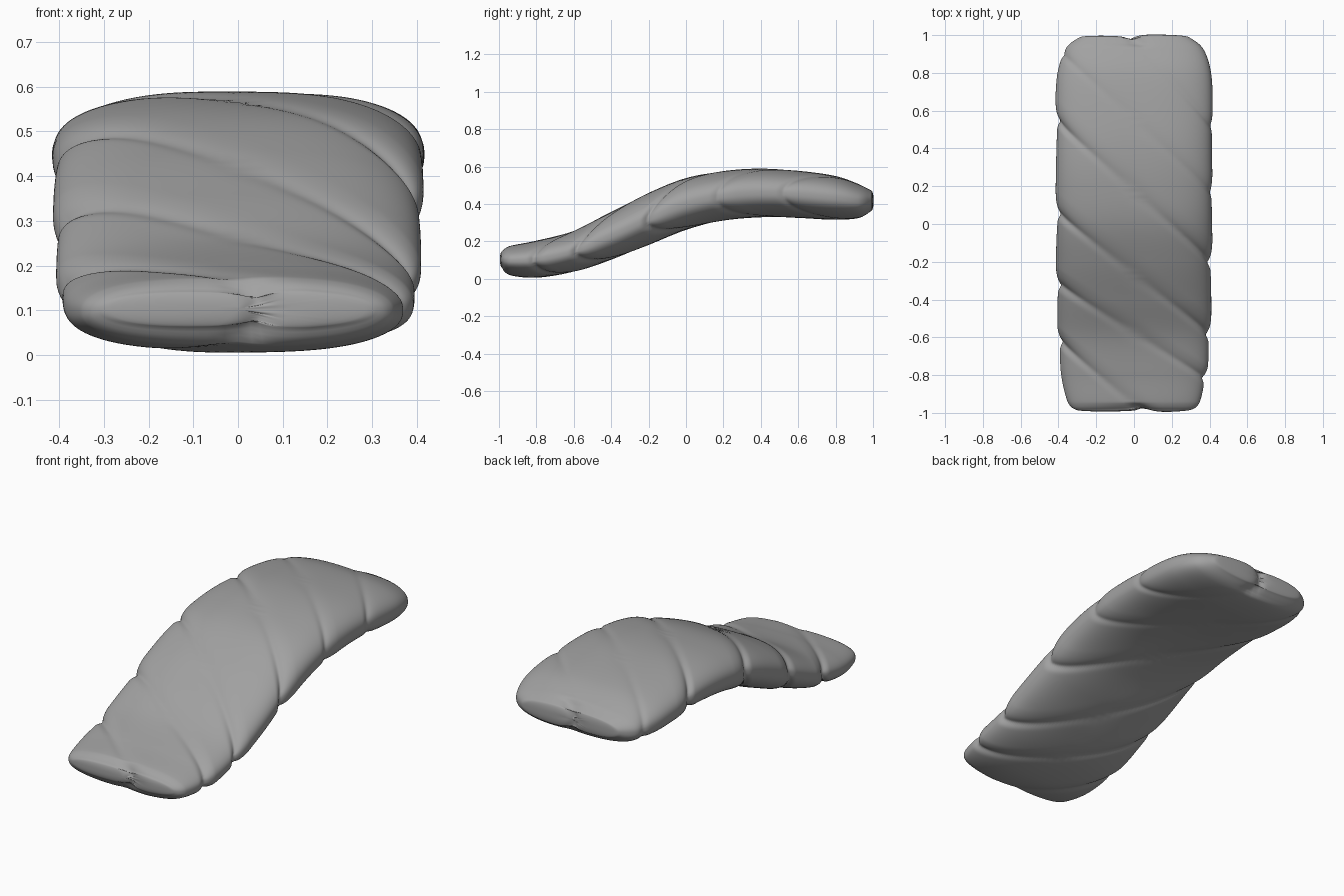
import bpy, bmesh, math
from mathutils import Vector

cube = bpy.data.objects.get("Cube")
if cube:
    bpy.data.objects.remove(cube, do_unlink=True)

# Stations along the length: y, underside z, top z, half width
STATIONS = [(-0.985, 0.055, 0.15, 0.31), (-0.95, 0.02, 0.175, 0.35), (-0.8, 0.005, 0.205, 0.39),
            (-0.6, 0.035, 0.26, 0.407), (-0.4, 0.1, 0.36, 0.413), (-0.2, 0.18, 0.46, 0.416),
            (0, 0.26, 0.54, 0.416), (0.2, 0.31, 0.577, 0.416), (0.4, 0.328, 0.59, 0.416),
            (0.6, 0.325, 0.578, 0.418), (0.8, 0.315, 0.55, 0.408), (0.93, 0.325, 0.505, 0.365),
            (0.99, 0.36, 0.475, 0.29)]
# Wrap seams: position at mid width, and slant
SEAMS = [(-0.96, 0.83), (-0.58, 0.62), (-0.27, 0.78), (0.17, 0.9), (0.55, 0.92), (0.98, 1.1)]
AROUND = 160
ALONG = 24


def section(y, low, high, half, size=1.0):
    """Rounded, slightly boxy cross-section."""
    ring = []
    for i in range(AROUND):
        a = math.tau * i / AROUND
        c, s = math.cos(a), math.sin(a)
        x = math.copysign(abs(c) ** 0.72, c) * half * size
        z = math.copysign(abs(s) ** 0.85, s) * (high - low) / 2 * size
        ring.append(Vector((x, y, (low + high) / 2 + z)))
    return ring


def blend(p0, p1, p2, p3, t):
    """Smooth interpolation between two stations."""
    return [0.5 * (2 * b + (c - a) * t + (2 * a - 5 * b + 4 * c - d) * t * t
                   + (3 * b - a - 3 * c + d) * t ** 3) for a, b, c, d in zip(p0, p1, p2, p3)]


def groove(p):
    """Depth of the wrap seams at a point."""
    depth = 0
    side = min(1, abs(p.x) / 0.4)
    for mid, slant in SEAMS:
        t = p.y + slant * p.x - mid
        fade = 0.5 if mid > 0.5 else 1
        strength = (0.012 + 0.02 * side ** 3) * fade
        if abs(p.y) > 0.95:
            strength = 0.035
        crease = math.exp(-abs(t) / 0.035)
        lap = 0.45 * math.exp(t / 0.15) if t < 0 else 0
        depth = max(depth, strength * max(crease, lap))
    return depth


# Wrapped body: closed loft with rounded ends
rings = []
last = len(STATIONS) - 1
for k in range(last):
    near = [STATIONS[max(0, min(last, k + j))] for j in (-1, 0, 1, 2)]
    steps = max(4, round((near[2][0] - near[1][0]) * ALONG / 0.2))
    rings += [section(*blend(*near, s / steps)) for s in range(steps)]
rings.append(section(*STATIONS[last]))


def cap(station, sign):
    y, low, high, half = station
    sizes = [0.97, 0.92, 0.84, 0.74, 0.62, 0.5, 0.38, 0.26, 0.14, 0.05]
    return [section(y + sign * 0.015 * math.sqrt(1 - s * s), low, high, half, s) for s in sizes]


rings = cap(STATIONS[0], -1)[::-1] + rings + cap(STATIONS[-1], 1)

bm = bmesh.new()
loops = [[bm.verts.new(p) for p in ring] for ring in rings]
for a, b in zip(loops, loops[1:]):
    for i in range(AROUND):
        j = (i + 1) % AROUND
        bm.faces.new((a[i], a[j], b[j], b[i]))
bm.faces.new(loops[0])
bm.faces.new(loops[-1])
bmesh.ops.recalc_face_normals(bm, faces=bm.faces)
bm.normal_update()

# Press the seams into the surface
moves = [(v, v.normal * -groove(v.co)) for v in bm.verts]
for v, move in moves:
    v.co += move
for _ in range(2):
    bmesh.ops.smooth_vert(bm, verts=bm.verts, factor=0.4, use_axis_x=True, use_axis_y=True, use_axis_z=True)
for f in bm.faces:
    f.smooth = True

mesh = bpy.data.meshes.new("wrapped_body")
bm.to_mesh(mesh)
bm.free()
body = bpy.data.objects.new("wrapped_body", mesh)
bpy.context.collection.objects.link(body)

# Plain grey finish
grey = bpy.data.materials.new("plain_grey")
grey.use_nodes = True
colour = (0.36, 0.36, 0.36, 1)
grey.diffuse_color = colour
grey.node_tree.nodes["Principled BSDF"].inputs["Base Color"].default_value = colour
mesh.materials.append(grey)
